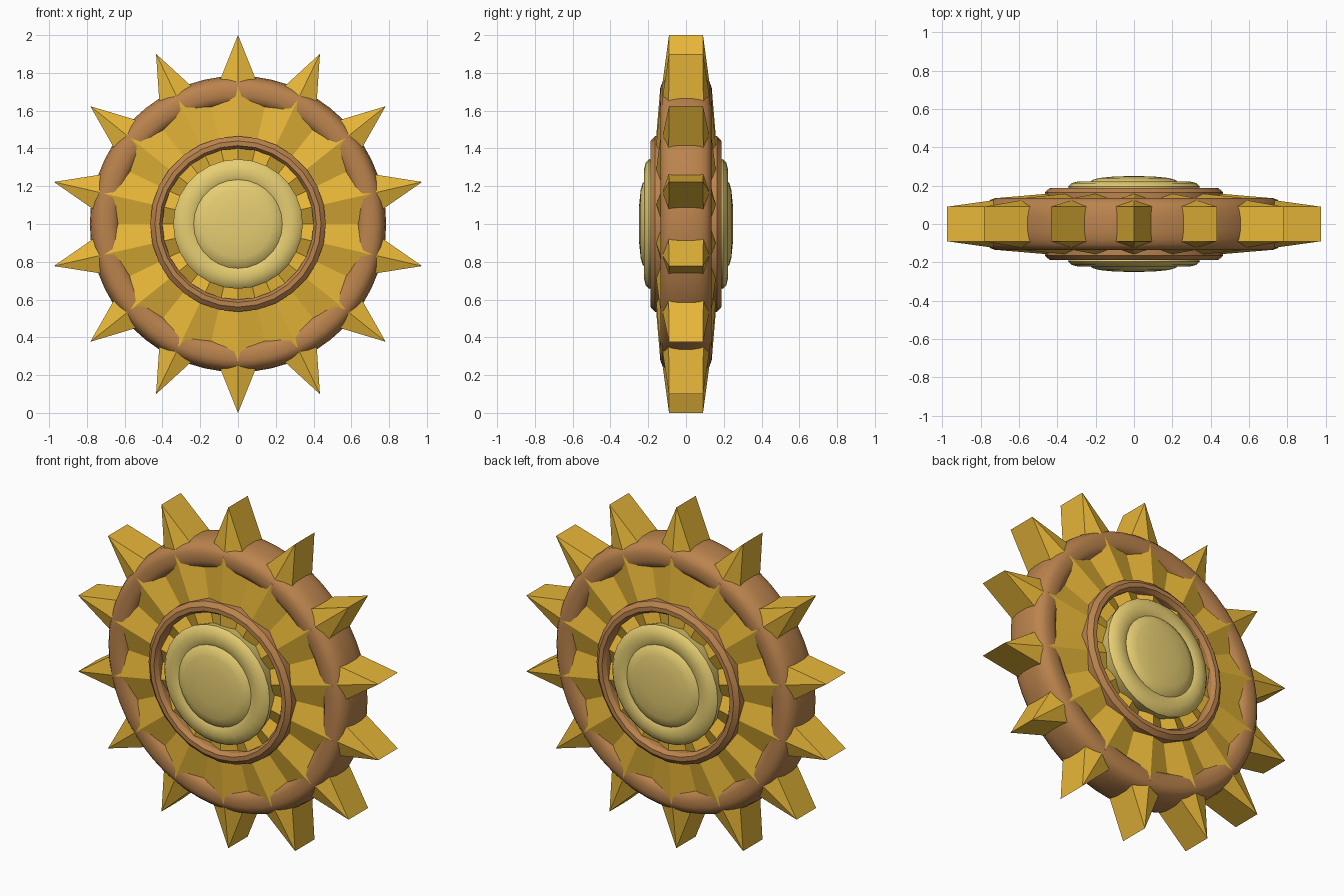
import bpy, bmesh
from math import sin, cos, pi, radians

if "Cube" in bpy.data.objects:
    bpy.data.objects.remove(bpy.data.objects["Cube"])

N = 14            # spikes and pleats
CENTRE_Z = 1.0


def material(name, rgb):
    m = bpy.data.materials.new(name)
    m.diffuse_color = (*rgb, 1)
    m.use_nodes = True
    m.node_tree.nodes["Principled BSDF"].inputs["Base Color"].default_value = m.diffuse_color
    return m


gold = material("gold", (0.80, 0.47, 0.04))
copper = material("copper", (0.50, 0.23, 0.075))
pale = material("pale_gold", (0.80, 0.62, 0.17))


def polar(r, a, y):
    return (r * cos(a), y, CENTRE_Z + r * sin(a))


def make(name, bm, mat, smooth=None):
    bmesh.ops.remove_doubles(bm, verts=bm.verts, dist=1e-5)
    bmesh.ops.recalc_face_normals(bm, faces=bm.faces)
    me = bpy.data.meshes.new(name)
    bm.to_mesh(me)
    bm.free()
    ob = bpy.data.objects.new(name, me)
    bpy.context.collection.objects.link(ob)
    me.materials.append(mat)
    if smooth:
        bpy.ops.object.select_all(action='DESELECT')
        ob.select_set(True)
        bpy.context.view_layer.objects.active = ob
        bpy.ops.object.shade_smooth_by_angle(angle=radians(smooth))
    return ob


def lathe(name, loop, segs, mat, smooth=None, dip=0):
    """Spin a closed (r, y) loop about the wheel axis; dip pleats every other step."""
    bm = bmesh.new()
    rings = []
    for i in range(segs):
        a = pi / 2 + 2 * pi * i / segs
        d = dip if i % 2 else 0
        rings.append([bm.verts.new(polar(r, a, y - d * (1 if y > 0 else -1))) for r, y in loop])
    n = len(loop)
    for i in range(segs):
        p, q = rings[i], rings[(i + 1) % segs]
        for j in range(n):
            k = (j + 1) % n
            if loop[j][0] > 0 or loop[k][0] > 0:
                bm.faces.new((p[j], p[k], q[k], q[j]))
    bmesh.ops.dissolve_degenerate(bm, dist=1e-6, edges=bm.edges)
    return make(name, bm, mat, smooth)


def both_sides(half):
    return half + [(r, -y) for r, y in reversed(half)]


# outer rim: rounded-box section
def power(v):
    return abs(v) ** 0.72 * (1 if v > 0 else -1)


rim = [(0.70 + 0.085 * power(cos(t)), 0.137 * power(sin(t)))
       for t in (2 * pi * (i + 0.5) / 20 for i in range(20))]
lathe("rim", rim, 56, copper, 50)

# pleated disc, ridges in line with the spikes
lathe("pleated_disc", both_sides([(0.25, 0.165), (0.46, 0.158), (0.725, 0.136)]),
      2 * N, gold, dip=0.035)

# raised ring and domed boss on each face
for side, s in (("front", -1), ("back", 1)):
    ring = [(0.465, 0.10), (0.465, 0.165), (0.44, 0.187), (0.415, 0.187), (0.40, 0.165), (0.40, 0.10)]
    lathe(side + "_ring", [(r, s * y) for r, y in ring], 28, copper, 20)
    boss = [(0.0, 0.10), (0.32, 0.10), (0.34, 0.18), (0.343, 0.195), (0.325, 0.213), (0.29, 0.222),
            (0.255, 0.222), (0.235, 0.214), (0.215, 0.230), (0.18, 0.240), (0.10, 0.248), (0.0, 0.25)]
    lathe(side + "_boss", [(r, s * y) for r, y in boss], 28, pale, 35)

# spikes: six-sided base narrowing to an edge
for i in range(N):
    a = pi / 2 + 2 * pi * i / N
    bm = bmesh.new()

    def vert(r, w, y):
        return bm.verts.new((r * cos(a) - w * sin(a), y, CENTRE_Z + r * sin(a) + w * cos(a)))

    base = [vert(0.72, w, y) for w, y in ((-0.112, -0.092), (0, -0.128), (0.112, -0.092),
                                          (0.112, 0.092), (0, 0.128), (-0.112, 0.092))]
    f, b = vert(1.0, 0, -0.09), vert(1.0, 0, 0.09)
    bm.faces.new(base)
    for tri in ((0, 1, f), (1, 2, f), (3, 4, b), (4, 5, b)):
        bm.faces.new((base[tri[0]], base[tri[1]], tri[2]))
    bm.faces.new((base[2], base[3], b, f))
    bm.faces.new((base[5], base[0], f, b))
    make(f"spike_{i + 1}", bm, gold)
